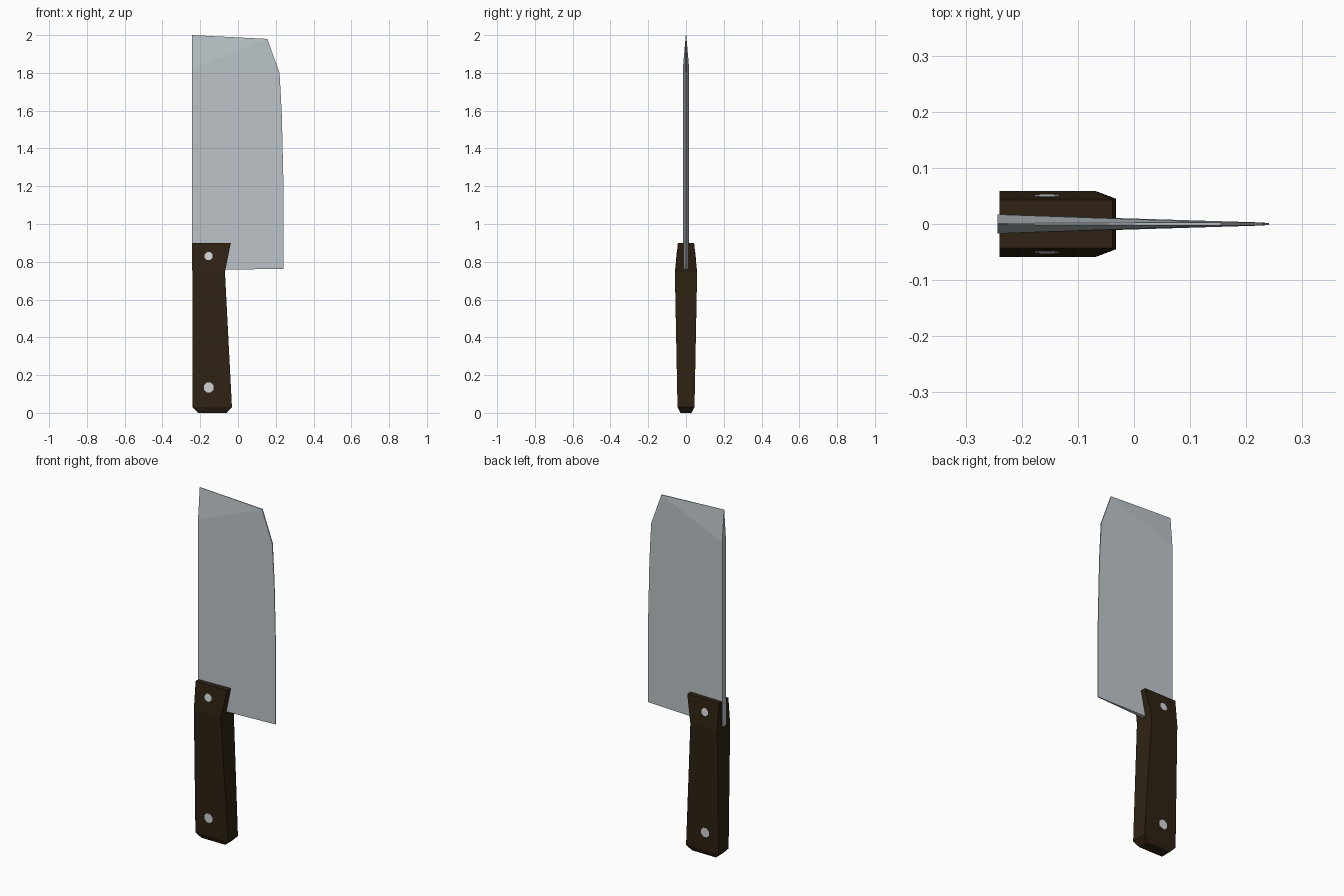
import bpy, bmesh, math
from mathutils import Matrix, Vector

if "Cube" in bpy.data.objects:
    bpy.data.objects.remove(bpy.data.objects["Cube"])


def material(name, rgb):
    m = bpy.data.materials.new(name)
    m.diffuse_color = (*rgb, 1)
    m.use_nodes = True
    m.node_tree.nodes["Principled BSDF"].inputs["Base Color"].default_value = m.diffuse_color
    return m


steel = material("blade steel", (0.50, 0.55, 0.58))
wood = material("dark wood", (0.028, 0.016, 0.006))
rivet_metal = material("rivet metal", (0.64, 0.66, 0.67))


def finish(name, bm, mat):
    bmesh.ops.recalc_face_normals(bm, faces=bm.faces)
    me = bpy.data.meshes.new(name)
    bm.to_mesh(me)
    bm.free()
    me.materials.append(mat)
    ob = bpy.data.objects.new(name, me)
    bpy.context.collection.objects.link(ob)
    return ob


# Blade: outline points (x, z, half thickness), thick spine to thin edge
outline = [(-0.243, 1.82, 0.017), (-0.243, 2.0, 0.001), (0.155, 1.98, 0.003),
           (0.22, 1.80, 0.003), (0.232, 1.58, 0.002), (0.241, 1.2, 0.002),
           (0.241, 0.763, 0.002), (-0.243, 0.755, 0.017)]
bm = bmesh.new()
sides = [[bm.verts.new((x, s * t, z)) for x, z, t in outline] for s in (-1, 1)]
n = len(outline)
for vs in sides:
    for i in range(1, n - 1):
        bm.faces.new((vs[0], vs[i], vs[i + 1]))
for i in range(n):
    j = (i + 1) % n
    bm.faces.new((sides[0][i], sides[0][j], sides[1][j], sides[1][i]))
finish("blade", bm, steel)

# Handle: rectangular sections (z, x min, x max, half depth) joined upward
sections = [(0.0, -0.212, -0.06, 0.03), (0.03, -0.24, -0.032, 0.045),
            (0.745, -0.24, -0.069, 0.059), (0.90, -0.24, -0.038, 0.043)]
bm = bmesh.new()
rings = [[bm.verts.new(p) for p in ((a, -d, z), (b, -d, z), (b, d, z), (a, d, z))]
         for z, a, b, d in sections]
for lo, hi in zip(rings, rings[1:]):
    for i in range(4):
        j = (i + 1) % 4
        bm.faces.new((lo[i], lo[j], hi[j], hi[i]))
bm.faces.new(rings[0])
bm.faces.new(rings[-1])
finish("handle", bm, wood)

# Rivets: octagonal studs lying flush on the sloped handle faces
for label, z, r, k in (("upper", 0.83, 0.023, 2), ("lower", 0.135, 0.028, 1)):
    z0, _, _, d0 = sections[k]
    z1, _, _, d1 = sections[k + 1]
    depth = d0 + (d1 - d0) * (z - z0) / (z1 - z0)
    for side, s in (("front", -1), ("back", 1)):
        normal = Vector((0, s * (z1 - z0), d0 - d1)).normalized()
        bm = bmesh.new()
        bmesh.ops.create_cone(
            bm, cap_ends=True, segments=8, radius1=r, radius2=r, depth=0.006,
            matrix=Matrix.Translation((-0.155, s * depth, z))
            @ normal.to_track_quat('Z', 'X').to_matrix().to_4x4()
            @ Matrix.Translation((0, 0, -0.002))
            @ Matrix.Rotation(math.pi / 8, 4, 'Z'))
        finish(f"{label}_{side}_rivet", bm, rivet_metal)
